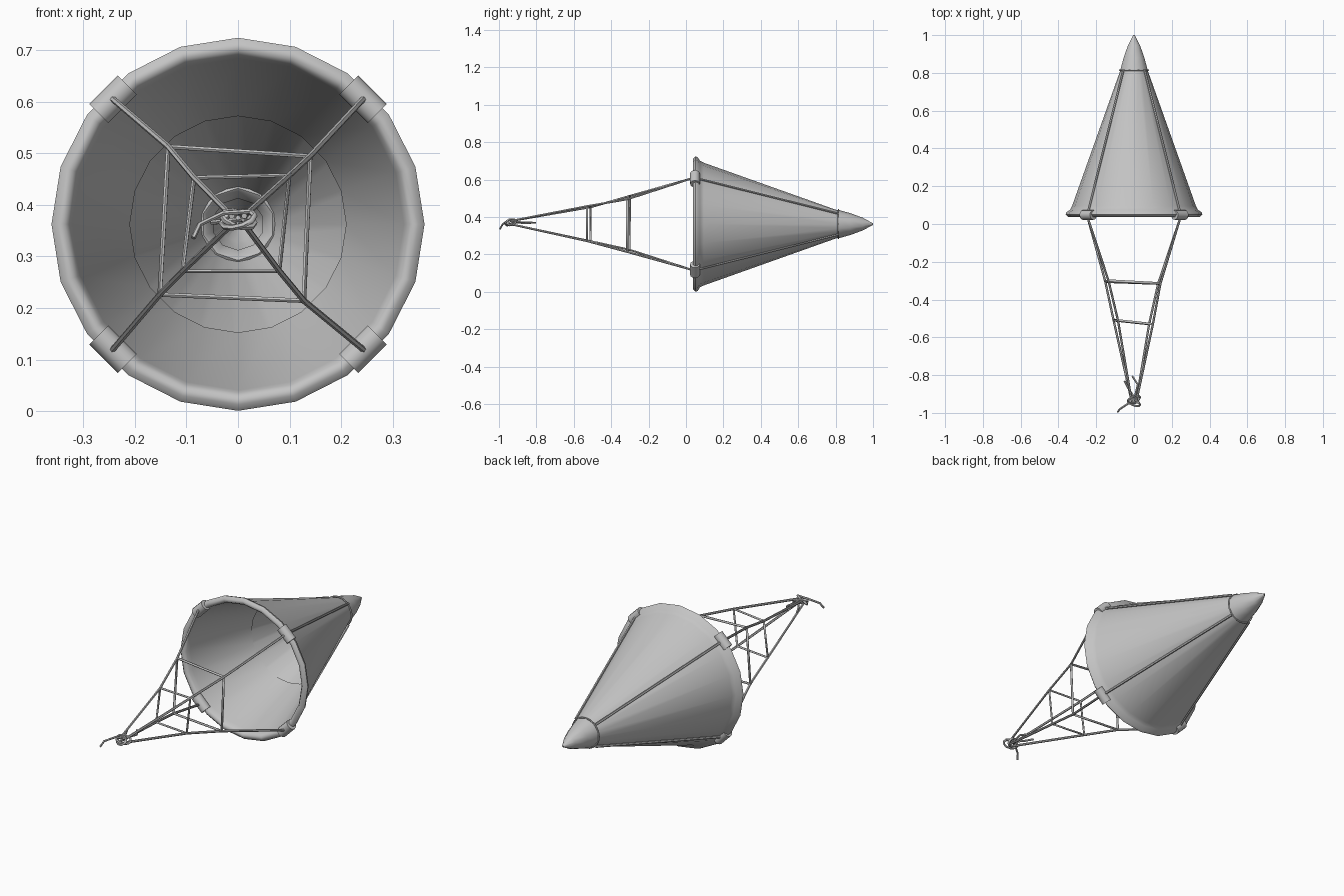
import bpy, bmesh, math
from mathutils import Vector, Matrix

if "Cube" in bpy.data.objects:
    bpy.data.objects.remove(bpy.data.objects["Cube"], do_unlink=True)

ZC = 0.3625  # height of the long axis


def make_material(name, value):
    mat = bpy.data.materials.new(name)
    mat.use_nodes = True
    colour = (value, value, value, 1)
    mat.diffuse_color = colour
    mat.node_tree.nodes["Principled BSDF"].inputs["Base Color"].default_value = colour
    return mat


grey = make_material("plain grey", 0.55)


def finish(obj, angle=1.0):
    bpy.ops.object.select_all(action="DESELECT")
    obj.select_set(True)
    bpy.context.view_layer.objects.active = obj
    bpy.ops.object.shade_smooth_by_angle(angle=angle)


def add_mesh(name, bm):
    mesh = bpy.data.meshes.new(name)
    bm.to_mesh(mesh)
    bm.free()
    mesh.materials.append(grey)
    obj = bpy.data.objects.new(name, mesh)
    bpy.context.collection.objects.link(obj)
    finish(obj)
    return obj


def lathe(name, profile, sides):
    """Spin (radius, y) points about the long axis; rising y faces outward."""
    bm = bmesh.new()
    rows = []
    for r, y in profile:
        turn = [2 * math.pi * k / sides for k in range(sides)]
        rows.append([bm.verts.new((r * math.sin(a), y, ZC + r * math.cos(a))) for a in turn])
    for low, high in zip(rows, rows[1:]):
        for k in range(sides):
            n = (k + 1) % sides
            bm.faces.new((low[k], low[n], high[n], high[k]))
    return add_mesh(name, bm)


def ropes(name, paths, radius, closed=False):
    """Round tubes along straight-sided paths, turned into one mesh."""
    curve = bpy.data.curves.new(name, "CURVE")
    curve.dimensions = "3D"
    curve.bevel_depth = radius
    curve.bevel_resolution = 1
    curve.use_fill_caps = True
    for path in paths:
        spline = curve.splines.new("POLY")
        spline.points.add(len(path) - 1)
        for point, co in zip(spline.points, path):
            point.co = (*co, 1)
        spline.use_cyclic_u = closed
    curve.materials.append(grey)
    obj = bpy.data.objects.new(name, curve)
    bpy.context.collection.objects.link(obj)
    bpy.ops.object.select_all(action="DESELECT")
    obj.select_set(True)
    bpy.context.view_layer.objects.active = obj
    bpy.ops.object.convert(target="MESH")
    finish(bpy.context.object)


def diagonal(sx, sz, r, y):
    d = r * math.sqrt(0.5)
    return (sx * d, y, ZC + sz * d)


# Fabric cone: partial lining, rolled mouth rim, outer skin
lathe("fabric_cone", [(0.21, 0.41), (0.322, 0.07), (0.327, 0.05), (0.337, 0.038),
                      (0.35, 0.038), (0.362, 0.05), (0.358, 0.062), (0.338, 0.075),
                      (0.328, 0.095), (0.07, 0.82)], 20)

# Tail cap with a folded inner lip
lathe("tail_cap", [(0.05, 0.85), (0.064, 0.815), (0.07, 0.81), (0.076, 0.815),
                   (0.058, 0.88), (0.034, 0.945), (0.004, 1.0)], 10)

# Half-round clamps on the rim
corners = [(-1, 1), (1, 1), (1, -1), (-1, -1)]
bm = bmesh.new()
for sx, sz in corners:
    tangent = Vector((-sz, 0, sx)).normalized()
    spin = tangent.to_track_quat("Z", "Y").to_matrix().to_4x4()
    place = Matrix.Translation(diagonal(sx, sz, 0.343, 0.048))
    bmesh.ops.create_cone(bm, cap_ends=True, segments=12, radius1=0.026,
                          radius2=0.026, depth=0.078, matrix=place @ spin)
add_mesh("rim_clamps", bm)

# Ropes along the skin and round the tail
ropes("skin_ropes", [[diagonal(sx, sz, 0.342, 0.07), diagonal(sx, sz, 0.08, 0.815)]
                     for sx, sz in corners], 0.006)
ring = [2 * math.pi * k / 20 for k in range(20)]
ropes("tail_ring", [[(0.076 * math.sin(a), 0.815, ZC + 0.076 * math.cos(a)) for a in ring]],
      0.004, closed=True)

# Two slightly skewed spreader frames
large = [(-0.135, -0.30, 0.513), (0.14, -0.315, 0.495), (0.128, -0.315, 0.214), (-0.152, -0.305, 0.226)]
small = [(-0.085, -0.51, 0.453), (0.10, -0.53, 0.458), (0.08, -0.53, 0.272), (-0.108, -0.51, 0.271)]
ropes("large_spreader", [large], 0.007, closed=True)
ropes("small_spreader", [small], 0.006, closed=True)

# Bridle ropes from the clamps to the knot
bridle = []
for (sx, sz), far, near in zip(corners, large, small):
    bridle.append([diagonal(sx, sz, 0.343, 0.025), far, near,
                   (sx * 0.012, -0.94, ZC + 0.008 + sz * 0.008)])
ropes("bridle_ropes", bridle, 0.006)

# Knot, with its wraps, loose tail and short ends
wraps = []
for shift, tilt in ((-0.008, 0.012), (0.008, -0.012)):
    wraps.append([(0.032 * math.cos(a), -0.937 + shift + 0.016 * math.sin(a) - tilt * math.cos(a),
                   0.372 + 0.016 * math.sin(a + tilt * 40)) for a in ring[::2]])
ropes("knot_wraps", wraps, 0.006, closed=True)
ropes("knot_ends", [
    [(0.03, -0.945, 0.388), (-0.03, -0.95, 0.384), (-0.075, -0.98, 0.362), (-0.087, -0.995, 0.336)],
    [(0.01, -0.93, 0.372), (-0.03, -0.87, 0.368), (-0.05, -0.83, 0.366)],
    [(0.0, -0.93, 0.375), (0.02, -0.85, 0.372), (-0.01, -0.805, 0.37)]], 0.005)
